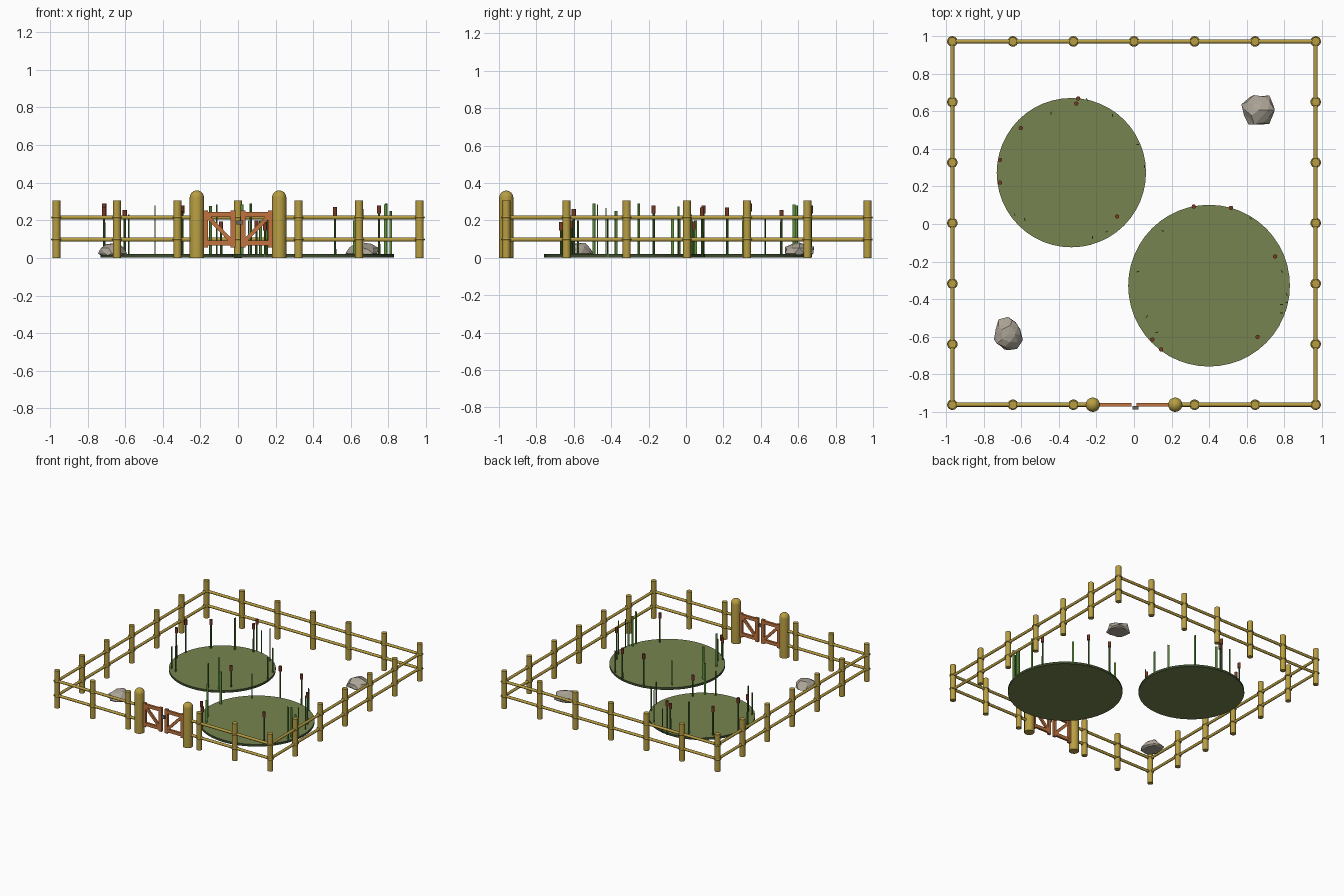
import bpy, bmesh, math, random
from mathutils import Vector, Matrix

if "Cube" in bpy.data.objects:
    bpy.data.objects.remove(bpy.data.objects["Cube"])

random.seed(11)


def material(name, r, g, b):
    lin = lambda c: (c / 255 / 12.92) if c < 11 else ((c / 255 + 0.055) / 1.055) ** 2.4
    m = bpy.data.materials.new(name)
    m.diffuse_color = (lin(r), lin(g), lin(b), 1)
    m.use_nodes = True
    m.node_tree.nodes["Principled BSDF"].inputs["Base Color"].default_value = m.diffuse_color
    return m


WOOD = material("olive wood", 184, 158, 66)
GATE = material("gate brown", 194, 116, 62)
WATER = material("pond green", 118, 132, 80)
BANK = material("dark pond edge", 60, 76, 44)
BLADE = material("leaf green", 96, 146, 62)
STEM = material("stem green", 74, 116, 48)
HEAD = material("cattail brown", 122, 58, 36)
STONE = material("stone grey", 172, 164, 150)
METAL = material("latch grey", 104, 104, 100)


def finish(name, bm, mat, smooth=True):
    bmesh.ops.recalc_face_normals(bm, faces=bm.faces[:])
    me = bpy.data.meshes.new(name)
    bm.to_mesh(me)
    bm.free()
    me.materials.append(mat)
    if smooth:
        me.shade_smooth()
        me.set_sharp_from_angle(angle=math.radians(40))
    ob = bpy.data.objects.new(name, me)
    bpy.context.collection.objects.link(ob)
    return ob


def lathe(bm, x, y, profile, n=16, closed=False):
    """Revolve (radius, z) points about a vertical axis; open profiles get flat caps."""
    rings = []
    for r, z in profile:
        rings.append([bm.verts.new((x + r * math.cos(2 * math.pi * i / n),
                                    y + r * math.sin(2 * math.pi * i / n), z)) for i in range(n)])
    pairs = list(zip(rings, rings[1:]))
    if closed:
        pairs.append((rings[-1], rings[0]))
    else:
        bm.faces.new(rings[0])
        bm.faces.new(rings[-1])
    for a, b in pairs:
        for i in range(n):
            j = (i + 1) % n
            bm.faces.new((a[i], a[j], b[j], b[i]))


def rod(bm, a, b, r, n=12):
    a, b = Vector(a), Vector(b)
    d = b - a
    mat = Matrix.Translation((a + b) / 2) @ d.to_track_quat('Z', 'Y').to_matrix().to_4x4()
    bmesh.ops.create_cone(bm, cap_ends=True, segments=n, radius1=r, radius2=r,
                          depth=d.length, matrix=mat)


def box(bm, centre, size, tilt=0, axis='Y'):
    mat = (Matrix.Translation(centre) @ Matrix.Rotation(tilt, 4, axis)
           @ Matrix.Diagonal((*size, 1)))
    bmesh.ops.create_cube(bm, size=1, matrix=mat)


# Fence layout: a square of posts, with the front middle left open for the gate
E, CY, STEP = 0.966, 0.005, 0.322
FRONT = CY - E
RAILS = (0.098, 0.216)
spots = []
for i in range(-3, 4):
    for j in range(-3, 4):
        if max(abs(i), abs(j)) == 3 and (i, j) != (0, -3):
            spots.append((i * STEP, CY + j * STEP))

# Posts
bm = bmesh.new()
for x, y in spots:
    lathe(bm, x, y, [(0.0215, 0), (0.0215, 0.305)])
finish("fence_posts", bm, WOOD)

# Bindings round each post at the rail heights
bm = bmesh.new()
for x, y in spots:
    for z in RAILS:
        lathe(bm, x, y, [(0.022 + 0.006 * math.cos(k * math.pi / 3),
                          z + 0.006 * math.sin(k * math.pi / 3)) for k in range(6)], closed=True)
finish("post_bindings", bm, WOOD)

# Rails
bm = bmesh.new()
for z in RAILS:
    rod(bm, (-E, CY + E, z), (E, CY + E, z), 0.011)
    for s in (-1, 1):
        rod(bm, (s * E, FRONT, z), (s * E, CY + E, z), 0.011)
        rod(bm, (s * E, FRONT, z), (s * 0.22, FRONT, z), 0.011)
finish("fence_rails", bm, WOOD)

# Gate posts with domed tops
bm = bmesh.new()
dome = [(0.038 * math.cos(t), 0.321 + 0.038 * math.sin(t))
        for t in (k * math.pi / 12 for k in range(6))]
for s in (-1, 1):
    lathe(bm, s * 0.219, FRONT, [(0.038, 0)] + dome + [(0.003, 0.359)], n=24)
finish("gate_posts", bm, WOOD)

# Gate leaves: two stiles, two bars and a brace each
bm = bmesh.new()
for s in (-1, 1):
    for x in (0.172, 0.027):
        box(bm, (s * x, FRONT, 0.154), (0.025, 0.02, 0.196))
    for z in (0.08, 0.232):
        box(bm, (s * 0.0995, FRONT, z), (0.13, 0.018, 0.026))
    box(bm, (s * 0.0995, FRONT, 0.156), (0.18, 0.015, 0.022), -s * math.atan2(0.13, 0.125))
finish("gate_leaves", bm, GATE, smooth=False)

# Latch
bm = bmesh.new()
box(bm, (0.009, FRONT - 0.015, 0.188), (0.032, 0.018, 0.022))
finish("gate_latch", bm, METAL, smooth=False)

# Ponds with a dark rim
for name, x, y, r in (("back_pond", -0.333, 0.273, 0.397), ("front_pond", 0.399, -0.328, 0.43)):
    bm = bmesh.new()
    lathe(bm, x, y, [(r, 0.002), (r, 0.02)], n=48)
    ob = finish(name, bm, WATER)
    ob.data.materials.append(BANK)
    for f in ob.data.polygons:
        f.material_index = int(abs(f.normal.z) < 0.5)

# Plain reeds: x, y, height
reeds = [(-.441, .590, .28), (-.114, .577, .285), (.019, .423, .22), (.056, .306, .2),
         (-.634, .05, .2), (-.581, .024, .23), (-.146, -.04, .275), (-.22, -.072, .22),
         (-.25, .662, .2), (.153, -.037, .22), (.021, -.253, .285), (.068, -.492, .29),
         (.12, -.577, .2), (.62, .029, .2), (.788, -.253, .29), (.812, -.418, .21),
         (.785, -.428, .265), (.785, -.473, .285), (.812, -.375, .25)]
# Cattails: x, y, height
cattails = [(-.297, .668, .28), (-.307, .64, .25), (-.602, .51, .255), (-.712, .341, .29),
            (-.712, .22, .27), (-.09, .04, .195), (.318, .093, .28), (.516, .086, .27),
            (.75, -.173, .28), (.657, -.600, .26), (.098, -.614, .2), (.144, -.667, .19)]
bm = bmesh.new()
for x, y, h in reeds:
    box(bm, (x, y, h / 2 + 0.002), (0.015, 0.005, h - 0.004), random.uniform(0, math.pi), 'Z')
finish("reed_blades", bm, BLADE, smooth=False)
bm = bmesh.new()
for x, y, h in cattails:
    lathe(bm, x, y, [(0.0065, 0.003), (0.006, h - 0.02)], n=8)
finish("cattail_stems", bm, STEM)
bm = bmesh.new()
for x, y, h in cattails:
    lathe(bm, x, y, [(0.0115, h - 0.043), (0.0115, h)], n=10)
finish("cattail_heads", bm, HEAD)

# Faceted rocks with flattened undersides
for name, x, y, sx, sy in (("back_rock", 0.664, 0.606, 0.093, 0.093),
                           ("front_rock", -0.67, -0.587, 0.081, 0.093)):
    bm = bmesh.new()
    bmesh.ops.create_icosphere(bm, subdivisions=2, radius=1)
    for v in bm.verts:
        v.co *= random.uniform(0.8, 1.06)
        v.co = Vector((x + v.co.x * sx, y + v.co.y * sy, max(0.014, 0.024 + v.co.z * 0.062)))
    finish(name, bm, STONE, smooth=False)
